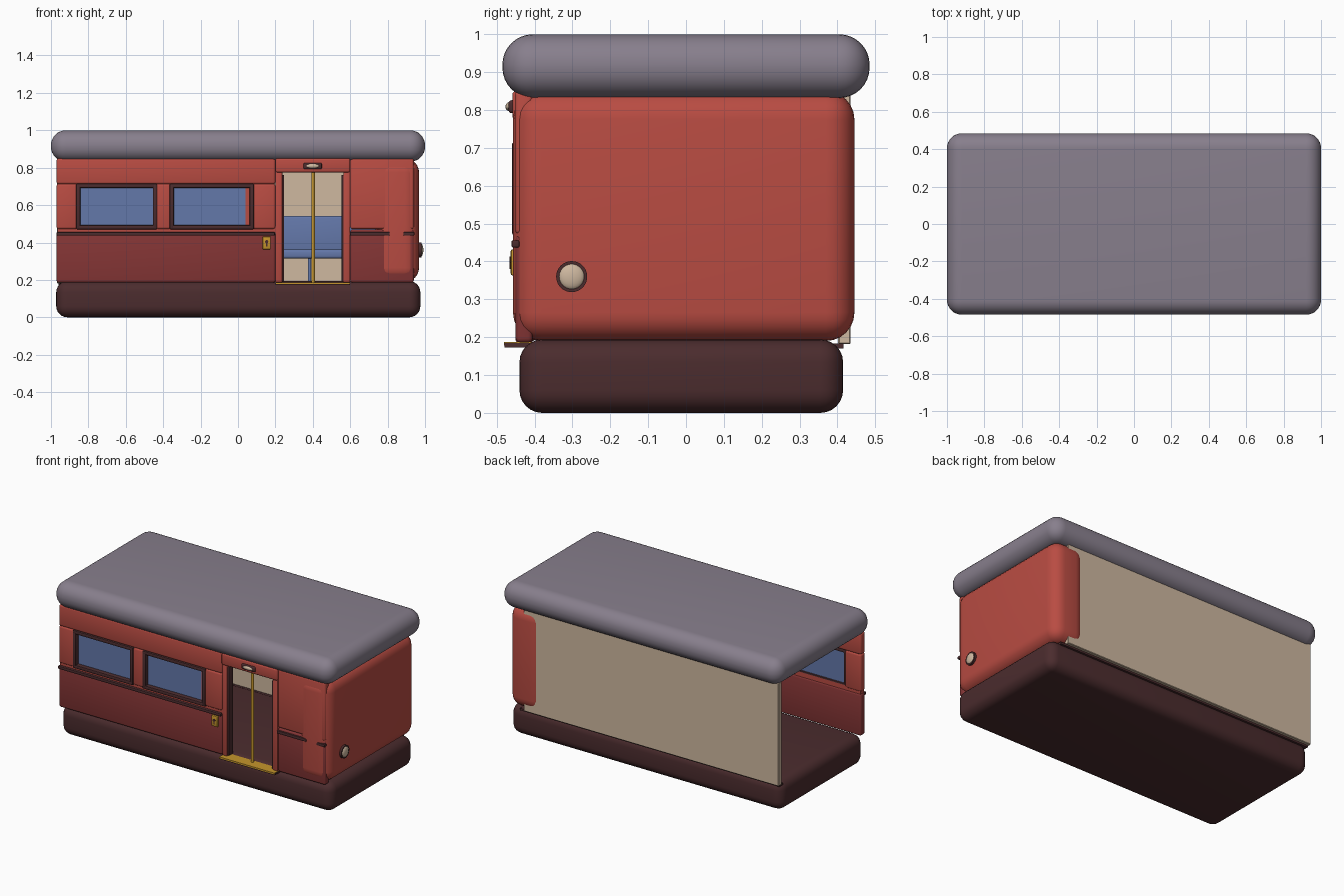
import bpy, bmesh, math
from mathutils import Matrix

if "Cube" in bpy.data.objects:
    bpy.data.objects.remove(bpy.data.objects["Cube"])


def material(name, rgb):
    m = bpy.data.materials.new(name)
    m.diffuse_color = (*rgb, 1)
    m.use_nodes = True
    m.node_tree.nodes["Principled BSDF"].inputs["Base Color"].default_value = m.diffuse_color
    return m


RED = material("red paint", (0.485, 0.072, 0.055))
MAROON = material("dark red paint", (0.235, 0.036, 0.036))
GREY = material("roof grey", (0.245, 0.212, 0.265))
BROWN = material("dark brown", (0.070, 0.025, 0.027))
CREAM = material("cream", (0.62, 0.48, 0.35))
BLUE = material("window blue", (0.127, 0.188, 0.402))
BRASS = material("brass", (0.56, 0.30, 0.025))


def finish(name, bm, mat):
    mesh = bpy.data.meshes.new(name)
    bm.to_mesh(mesh)
    bm.free()
    mesh.materials.append(mat)
    ob = bpy.data.objects.new(name, mesh)
    bpy.context.collection.objects.link(ob)
    bpy.context.view_layer.objects.active = ob
    ob.select_set(True)
    bpy.ops.object.shade_smooth_by_angle(angle=math.radians(35))
    ob.select_set(False)
    return ob


def box(name, xs, ys, zs, mat, bevel=0.0, segments=3):
    """Rounded box between the given limits."""
    bm = bmesh.new()
    bmesh.ops.create_cube(bm, size=1)
    for v in bm.verts:
        v.co = [sum(r) / 2 + c * (r[1] - r[0]) for c, r in zip(v.co, (xs, ys, zs))]
    if bevel:
        bmesh.ops.bevel(bm, geom=bm.edges[:], offset=bevel, segments=segments,
                        profile=0.5, affect='EDGES')
    return finish(name, bm, mat)


def cylinder(name, centre, radius, depth, mat, axis='Z', sides=24):
    turn = {'X': Matrix.Rotation(math.pi / 2, 4, 'Y'),
            'Y': Matrix.Rotation(math.pi / 2, 4, 'X'), 'Z': Matrix()}[axis]
    bm = bmesh.new()
    bmesh.ops.create_cone(bm, cap_ends=True, segments=sides, radius1=radius, radius2=radius,
                          depth=depth, matrix=Matrix.Translation(centre) @ turn)
    return finish(name, bm, mat)


def dome(name, centre, scale, mat):
    bm = bmesh.new()
    bmesh.ops.create_uvsphere(bm, u_segments=24, v_segments=12, radius=1,
                              matrix=Matrix.Translation(centre) @ Matrix.Diagonal((*scale, 1)))
    return finish(name, bm, mat)


def frame(name, xs, zs, ys, width, mat):
    """Rectangular window frame from four bars."""
    (x0, x1), (z0, z1) = xs, zs
    for side, a, b in (("left", x0, x0 + width), ("right", x1 - width, x1)):
        box(f"{name}_{side}", (a, b), ys, zs, mat, 0.006, 2)
    for side, a, b in (("bottom", z0, z0 + width), ("top", z1 - width, z1)):
        box(f"{name}_{side}", xs, ys, (a, b), mat, 0.006, 2)


# Main shell: base, roof, end wall and back wall
box("base", (-0.972, 0.975), (-0.44, 0.415), (0, 0.194), BROWN, 0.06, 6)
box("roof", (-1, 1), (-0.485, 0.485), (0.832, 1), GREY, 0.08, 8)
box("end_wall", (0.735, 0.968), (-0.457, 0.445), (0.19, 0.85), RED, 0.075, 6)
box("back_wall", (-0.968, 0.86), (0.402, 0.435), (0.182, 0.85), CREAM, 0.003, 1)
box("back_sill", (-0.96, 0.90), (0.38, 0.416), (0.17, 0.183), BROWN)

# Front wall panels left of the door
Y = (-0.452, -0.405)
box("upper_front_panel", (-0.97, 0.2), Y, (0.712, 0.85), RED, 0.012)
for i, xs in enumerate(((-0.97, -0.855), (-0.44, -0.355), (0.07, 0.2))):
    box(f"window_post_{i + 1}", xs, Y, (0.472, 0.714), RED, 0.012)
box("waist_panel", (-0.965, 0.2), (-0.444, -0.41), (0.45, 0.485), RED)
box("lower_front_panel", (-0.97, 0.2), (-0.45, -0.405), (0.186, 0.458), MAROON, 0.012)
box("waist_trim", (-0.97, 0.197), (-0.461, -0.44), (0.437, 0.456), BROWN, 0.004, 2)

# Two windows
for i, (x0, x1, gap) in enumerate(((-0.865, -0.432, 0), (-0.365, 0.085, 0.025))):
    frame(f"window_{i + 1}_frame", (x0, x1), (0.470, 0.715), (-0.46, -0.41), 0.023, BROWN)
    box(f"window_{i + 1}_glass", (x0 + 0.02, x1 - 0.02 - gap), (-0.432, -0.42),
        (0.485, 0.70), BLUE)

# Front wall panels right of the door
box("upper_side_panel", (0.6, 0.94), Y, (0.472, 0.85), RED, 0.012)
box("lower_side_panel", (0.6, 0.94), (-0.45, -0.405), (0.186, 0.47), MAROON, 0.012)
for i, xs in enumerate(((0.6, 0.81), (0.885, 0.943))):
    box(f"side_trim_{i + 1}", xs, (-0.461, -0.44), (0.437, 0.456), BROWN, 0.004, 2)

# Doorway: header, jambs, seals, step and pole
box("door_header", (0.2, 0.6), (-0.459, -0.405), (0.775, 0.85), RED, 0.01)
for side in (-1, 1):
    tag = "left" if side < 0 else "right"
    xs = sorted((0.4 + side * 0.2, 0.4 + side * 0.163))
    box(f"door_jamb_{tag}", xs, (-0.45, -0.405), (0.186, 0.79), RED, 0.006, 2)
    xs = sorted((0.4 + side * 0.17, 0.4 + side * 0.154))
    box(f"door_seal_{tag}", xs, (-0.445, -0.40), (0.19, 0.762), BROWN, 0.004, 2)
box("door_step", (0.2, 0.6), (-0.479, -0.40), (0.173, 0.184), BROWN)
box("step_plate", (0.202, 0.598), (-0.481, -0.40), (0.178, 0.187), BRASS)
cylinder("hand_pole", (0.402, -0.425, 0.482), 0.009, 0.60, BRASS, sides=16)

# Lamp above the door
box("door_lamp_rim", (0.35, 0.448), (-0.469, -0.45), (0.792, 0.826), BROWN, 0.008)
dome("door_lamp_lens", (0.399, -0.466, 0.809), (0.036, 0.011, 0.012), CREAM)

# Round lamp on the end wall
cylinder("end_lamp_rim", (0.971, -0.302, 0.36), 0.041, 0.02, BROWN, 'X', 32)
dome("end_lamp_lens", (0.978, -0.302, 0.36), (0.013, 0.034, 0.034), CREAM)

# Lock plate with keyhole
box("lock_plate", (0.131, 0.175), (-0.463, -0.445), (0.363, 0.432), BRASS, 0.005, 2)
cylinder("keyhole_top", (0.153, -0.463, 0.404), 0.009, 0.006, BROWN, 'Y', 16)
box("keyhole_slot", (0.149, 0.157), (-0.466, -0.46), (0.38, 0.402), BROWN)

# Bench seat inside
box("seat_back", (0.2, 0.74), (0.34, 0.395), (0.34, 0.543), BLUE, 0.012)
box("seat_cushion", (0.2, 0.74), (0.17, 0.39), (0.315, 0.362), BLUE, 0.012)
box("seat_leg", (0.375, 0.39), (0.2, 0.36), (0.19, 0.32), BLUE)

# Red reveal beside the second window
box("window_reveal", (0.034, 0.068), (-0.43, -0.412), (0.485, 0.70), RED)
